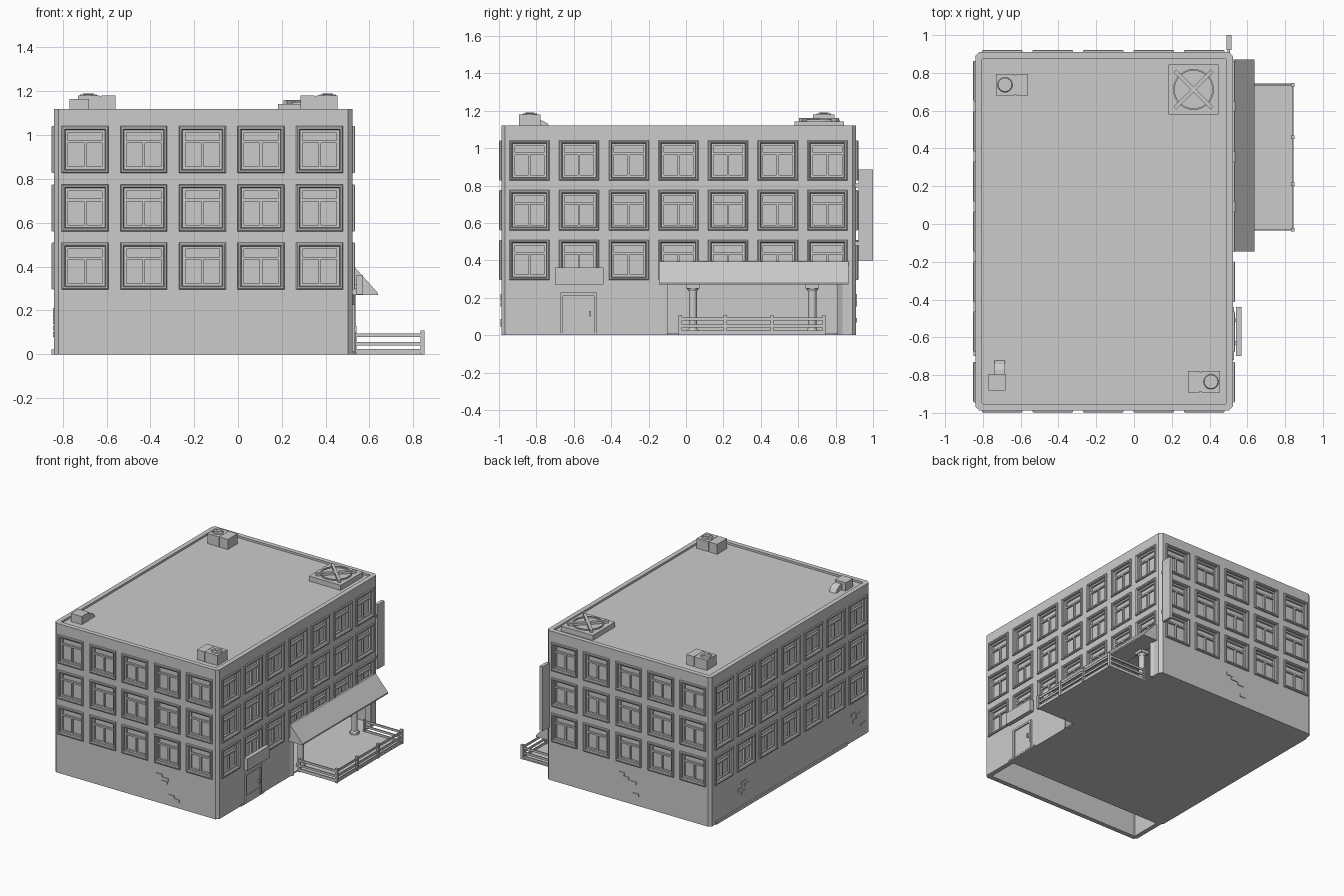
import bpy, bmesh, math
from mathutils import Matrix, Vector

if "Cube" in bpy.data.objects:
    bpy.data.objects.remove(bpy.data.objects["Cube"])

X0, X1, Y0, Y1, H = -0.84, 0.523, -0.987, 0.91, 1.12   # building outline
T = 0.035                                             # wall thickness


def finish(name, bm):
    bmesh.ops.recalc_face_normals(bm, faces=bm.faces)
    me = bpy.data.meshes.new(name)
    bm.to_mesh(me)
    bm.free()
    ob = bpy.data.objects.new(name, me)
    bpy.context.collection.objects.link(ob)
    return ob


def add_box(bm, x, y, z, m=Matrix()):
    """Box from (min, max) pairs, placed by matrix m."""
    s = Matrix.Diagonal((x[1] - x[0], y[1] - y[0], z[1] - z[0], 1))
    c = Matrix.Translation((sum(x) / 2, sum(y) / 2, sum(z) / 2))
    bmesh.ops.create_cube(bm, size=1, matrix=m @ c @ s)


def boxes(name, *items):
    bm = bmesh.new()
    for it in items:
        add_box(bm, *it)
    return finish(name, bm)


def add_cyl(bm, r1, r2, z0, z1, x, y, n=24):
    bmesh.ops.create_cone(bm, cap_ends=True, segments=n, radius1=r1, radius2=r2, depth=z1 - z0,
                          matrix=Matrix.Translation((x, y, (z0 + z1) / 2)))


def prism(name, pts, vec):
    """Closed outline of 3D points extruded along vec."""
    bm = bmesh.new()
    f = bm.faces.new([bm.verts.new(p) for p in pts])
    r = bmesh.ops.extrude_face_region(bm, geom=[f])
    bmesh.ops.translate(bm, vec=vec, verts=[v for v in r["geom"] if isinstance(v, bmesh.types.BMVert)])
    return finish(name, bm)


def skin(bm, loops, close=False):
    """Quads between successive vertex loops."""
    n = len(loops[0])
    for a, b in zip(loops, loops[1:] + (loops[:1] if close else [])):
        for i in range(n):
            bm.faces.new((a[i], a[(i + 1) % n], b[(i + 1) % n], b[i]))


# wall shell with chamfered corners
def outline(d, c):
    x0, x1, y0, y1 = X0 + d, X1 - d, Y0 + d, Y1 - d
    return [(x0 + c, y0), (x1 - c, y0), (x1, y0 + c), (x1, y1 - c),
            (x1 - c, y1), (x0 + c, y1), (x0, y1 - c), (x0, y0 + c)]


bm = bmesh.new()
rings = [(0, 0.02, 0), (0, 0.02, H), (T, 0.005, H), (T, 0.005, 0)]
skin(bm, [[bm.verts.new((x, y, z)) for x, y in outline(d, c)] for d, c, z in rings], close=True)
walls = finish("walls", bm)

# local frames of the four walls: x along wall, y outward, z up
def wall_frame(origin, u, n):
    return Matrix(((u[0], n[0], 0, origin[0]), (u[1], n[1], 0, origin[1]), (0, 0, 1, 0), (0, 0, 0, 1)))


xs = [-0.6975 + 0.2675 * i for i in range(5)]
ys = [-0.837 + 0.2655 * i for i in range(7)]
rows = [0.402, 0.668, 0.934]
sides = {"front": (wall_frame((0, Y0), (1, 0), (0, -1)), xs),
         "back": (wall_frame((0, Y1), (1, 0), (0, 1)), xs),
         "right": (wall_frame((X1, 0), (0, 1), (1, 0)), ys),
         "left": (wall_frame((X0, 0), (0, 1), (-1, 0)), ys)}

# windows: recesses, moulded frames and glazing bars
cut = bmesh.new()
for side, (m, cols) in sides.items():
    bm = bmesh.new()
    for u in cols:
        for z in rows:
            w = m @ Matrix.Translation((u, 0, z))
            add_box(cut, (-0.09, 0.09), (-0.022, 0.05), (-0.09, 0.09), w)
            loops = []
            for h, d in ((0.107, -0.004), (0.107, 0.008), (0.102, 0.012), (0.095, 0.012), (0.09, 0.006), (0.09, -0.022)):
                loops.append([bm.verts.new(w @ Vector((a * h, d, b * h)))
                              for a, b in ((-1, -1), (1, -1), (1, 1), (-1, 1))])
            skin(bm, loops)
            dep = (-0.024, -0.008)
            for sgn in (-1, 1):
                add_box(bm, sorted((sgn * 0.078, sgn * 0.09)), dep, (-0.09, 0.09), w)
                add_box(bm, (-0.078, 0.078), dep, sorted((sgn * 0.078, sgn * 0.09)), w)
            add_box(bm, (-0.078, 0.078), dep, (0.03, 0.042), w)
            add_box(bm, (-0.006, 0.006), dep, (-0.078, 0.03), w)
    finish(side + "_windows", bm)

# cut the window recesses and the terrace opening out of the walls
add_box(cut, (0.4, 0.7), (-0.10, 0.81), (-0.1, 0.272))
cutter = finish("opening_cutter", cut)
cutter.hide_render = True
mod = walls.modifiers.new("openings", "BOOLEAN")
mod.operation, mod.solver, mod.object = "DIFFERENCE", "EXACT", cutter
bpy.context.view_layer.objects.active = walls
bpy.ops.object.modifier_apply(modifier=mod.name)
bpy.data.objects.remove(cutter)

# roof, floor with terrace, base strip
boxes("roof", ((X0 + 0.03, X1 - 0.03), (Y0 + 0.03, Y1 - 0.03), (1.08, 1.105)))
prism("floor_and_terrace", [(x, y, 0) for x, y in (
    (-0.82, -0.72), (0.50, -0.72), (0.50, -0.095), (0.52, -0.095), (0.52, -0.03), (0.845, -0.03),
    (0.845, 0.745), (0.52, 0.745), (0.52, 0.805), (0.50, 0.805), (0.50, 0.89), (-0.82, 0.89))], (0, 0, 0.01))
boxes("base_strip", ((-0.85, -0.83), (-0.7, 0.85), (0, 0.022)))

# angled jambs beside the terrace opening
for name, ya, yb in (("near_jamb", -0.18, -0.10), ("far_jamb", 0.88, 0.81)):
    prism(name, [(0.50, ya, 0), (0.537, yb, 0), (0.49, yb, 0)], (0, 0, 0.272))

# awning
prism("awning", [(0.52, -0.145, 0.27), (0.638, -0.145, 0.27), (0.638, -0.145, 0.28),
                 (0.535, -0.145, 0.395), (0.52, -0.145, 0.395)], (0, 1.015, 0))

# columns
for i, y in enumerate((0.037, 0.675)):
    bm = bmesh.new()
    for a, b, z0, z1 in ((0.033, 0.033, 0.01, 0.025), (0.03, 0.024, 0.025, 0.035), (0.022, 0.022, 0.035, 0.235),
                         (0.024, 0.032, 0.235, 0.25)):
        add_cyl(bm, a, b, z0, z1, 0.495, y)
    add_box(bm, (0.46, 0.53), (y - 0.035, y + 0.035), (0.25, 0.274))
    col = finish("column_%d" % (i + 1), bm)
    bpy.ops.object.select_all(action="DESELECT")
    col.select_set(True)
    bpy.context.view_layer.objects.active = col
    bpy.ops.object.shade_smooth_by_angle()

# terrace fence
items = []
for y in (-0.03, 0.21, 0.46, 0.738):
    items.append(((0.832, 0.85), (y - 0.009, y + 0.009), (0, 0.108)))
for z in (0.017, 0.048, 0.086):
    zz = (z - 0.008, z + 0.008)
    items.append(((0.836, 0.844), (-0.03, 0.738), zz))
    for y in (-0.03, 0.738):
        items.append(((0.523, 0.84), (y - 0.004, y + 0.004), zz))
for y in (-0.03, 0.738):
    items.append(((0.525, 0.54), (y - 0.007, y + 0.007), (0, 0.1)))
boxes("fence", *items)

# door with frame and panels
boxes("door", ((0.515, 0.526), (-0.66, -0.49), (0.01, 0.215)),
      ((0.515, 0.535), (-0.672, -0.657), (0.01, 0.228)), ((0.515, 0.535), (-0.493, -0.478), (0.01, 0.228)),
      ((0.515, 0.535), (-0.657, -0.493), (0.213, 0.228)), ((0.515, 0.531), (-0.65, -0.50), (0.01, 0.06)),
      ((0.526, 0.54), (-0.515, -0.507), (0.1, 0.13)))
boxes("door_step", ((0.515, 0.53), (-0.72, -0.44), (0, 0.012)))

# blank signs: board above the door, upright blade at the back corner
boxes("sign_board", ((0.54, 0.57), (-0.70, -0.44), (0.272, 0.362)),
      ((0.52, 0.545), (-0.64, -0.62), (0.30, 0.32)), ((0.52, 0.545), (-0.52, -0.50), (0.30, 0.32)))
boxes("blade_sign", ((0.49, 0.515), (0.922, 1.0), (0.40, 0.885)),
      ((0.496, 0.509), (0.90, 0.925), (0.48, 0.50)), ((0.496, 0.509), (0.90, 0.925), (0.79, 0.81)))

# loose bricks on the lower walls
patches = {"front": ((0.04, 0.21), (0.09, 0.19), (0.08, 0.165), (0.14, 0.075), (0.18, 0.055)),
           "back": ((-0.10, 0.21), (-0.14, 0.185), (-0.20, 0.165), (-0.22, 0.08)),
           "left": ((0.52, 0.19), (0.48, 0.165), (0.56, 0.15), (0.52, 0.12), (-0.78, 0.20),
                    (-0.84, 0.18), (-0.80, 0.15), (-0.90, 0.09))}
for side, spots in patches.items():
    bm = bmesh.new()
    for u, z in spots:
        add_box(bm, (u - 0.025, u + 0.025), (-0.01, 0.005), (z - 0.011, z + 0.011), sides[side][0])
    finish(side + "_bricks", bm)


# roof units
def add_cross(bm, x, y, z, length, width, height):
    for a in (45, -45):
        add_box(bm, (-length, length), (-width, width), (0, height),
                Matrix.Translation((x, y, z)) @ Matrix.Rotation(math.radians(a), 4, "Z"))


for name, cx, cy, s in (("back_air_unit", -0.645, 0.737, 1), ("front_air_unit", 0.37, -0.835, -1)):
    bm = bmesh.new()
    add_box(bm, sorted((cx - s * 0.085, cx + s * 0.012)), (cy - 0.058, cy + 0.058), (1.1, 1.18))
    add_box(bm, sorted((cx + s * 0.012, cx + s * 0.022)), (cy - 0.052, cy + 0.052), (1.1, 1.178))
    add_box(bm, sorted((cx + s * 0.022, cx + s * 0.085)), (cy - 0.058, cy + 0.058), (1.1, 1.18))
    add_cyl(bm, 0.04, 0.036, 1.18, 1.186, cx - s * 0.038, cy, 16)
    add_cross(bm, cx - s * 0.038, cy, 1.184, 0.032, 0.004, 0.006)
    finish(name, bm)

# large roof fan: base, ring and crossed blades
fx, fy = 0.315, 0.712
bm = bmesh.new()
add_box(bm, (fx - 0.132, fx + 0.132), (fy - 0.132, fy + 0.132), (1.1, 1.143))
ring = [[bm.verts.new((fx + r * math.cos(t * math.pi / 16), fy + r * math.sin(t * math.pi / 16), z))
         for t in range(32)] for r, z in ((0.108, 1.14), (0.108, 1.152), (0.1, 1.152), (0.1, 1.14))]
skin(bm, ring, close=True)
add_cross(bm, fx, fy, 1.143, 0.14, 0.011, 0.017)
finish("roof_fan", bm)

# small vent with bent spout
boxes("vent_box", ((-0.77, -0.68), (-0.882, -0.795), (1.1, 1.166)))
prism("vent_spout", [(-0.738, y, z) for y, z in ((-0.8, 1.11), (-0.8, 1.15), (-0.77, 1.148), (-0.74, 1.132),
                                                 (-0.722, 1.104), (-0.76, 1.104))], (0.056, 0, 0))
